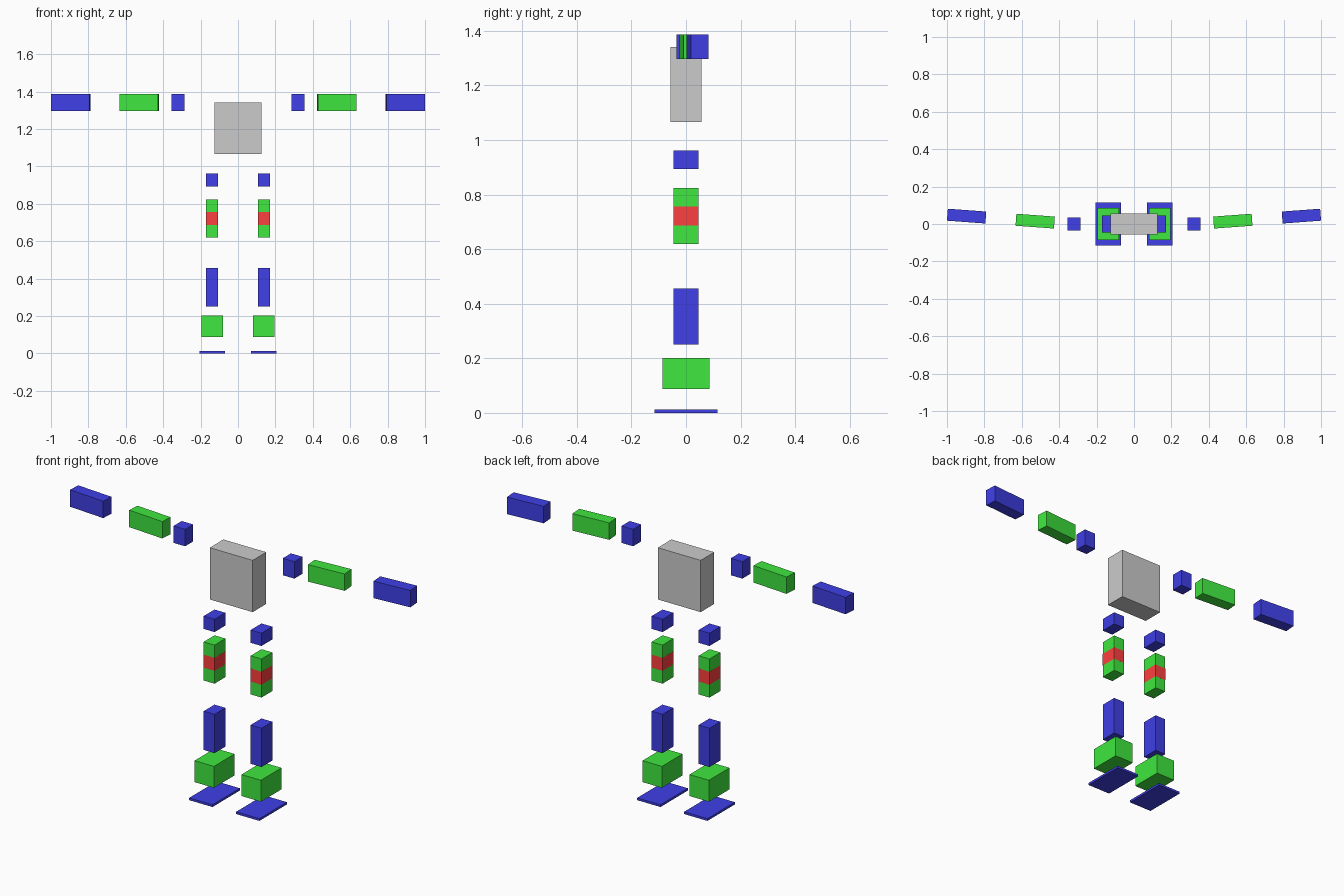
import bpy
from math import radians, sin, cos

if "Cube" in bpy.data.objects:
    bpy.data.objects.remove(bpy.data.objects["Cube"])


def material(name, rgb):
    m = bpy.data.materials.new(name)
    m.diffuse_color = (*rgb, 1)
    m.use_nodes = True
    m.node_tree.nodes["Principled BSDF"].inputs["Base Color"].default_value = m.diffuse_color
    return m


BLUE = material("blue", (0.05, 0.05, 0.8))
GREEN = material("green", (0.05, 0.8, 0.05))
RED = material("red", (1.0, 0.05, 0.05))


def box(name, centre, size, mat=None, yaw=0.0):
    bpy.ops.mesh.primitive_cube_add(size=1, location=centre, rotation=(0, 0, yaw))
    ob = bpy.context.object
    ob.name = name
    ob.scale = size
    if mat:
        ob.data.materials.append(mat)
    return ob


# Torso
box("torso", (0, 0, 1.203), (0.252, 0.114, 0.275))

# Leg parts: name, width, depth, bottom, top, material
LEG_X = 0.138
LEG = [
    ("hip", 0.064, 0.091, 0.893, 0.961, BLUE),
    ("thigh", 0.064, 0.091, 0.619, 0.824, GREEN),
    ("thigh_band", 0.0644, 0.0914, 0.687, 0.756, RED),
    ("shin", 0.064, 0.091, 0.25, 0.456, BLUE),
    ("ankle", 0.114, 0.173, 0.088, 0.202, GREEN),
    ("foot", 0.137, 0.23, 0.0, 0.012, BLUE),
]

# Arm parts: name, distance from shoulder, length, width, material
SHOULDER_X, ARM_Z, ARM_H = 0.321, 1.341, 0.09
SWEEP = radians(4.2)
ARM = [
    ("upper_arm", 0.208, 0.206, 0.064, GREEN),
    ("forearm", 0.5755, 0.206, 0.064, BLUE),
]

for side, s in (("left", 1), ("right", -1)):
    for name, w, d, z0, z1, mat in LEG:
        box(f"{side}_{name}", (s * LEG_X, 0, (z0 + z1) / 2), (w, d, z1 - z0), mat)
    # Shoulder block, then the arm swept slightly backwards
    box(f"{side}_shoulder", (s * SHOULDER_X, 0, ARM_Z), (0.068, 0.068, ARM_H), BLUE)
    for name, r, length, w, mat in ARM:
        box(f"{side}_{name}",
            (s * (SHOULDER_X + r * cos(SWEEP)), r * sin(SWEEP), ARM_Z),
            (length, w, ARM_H), mat, s * SWEEP)
